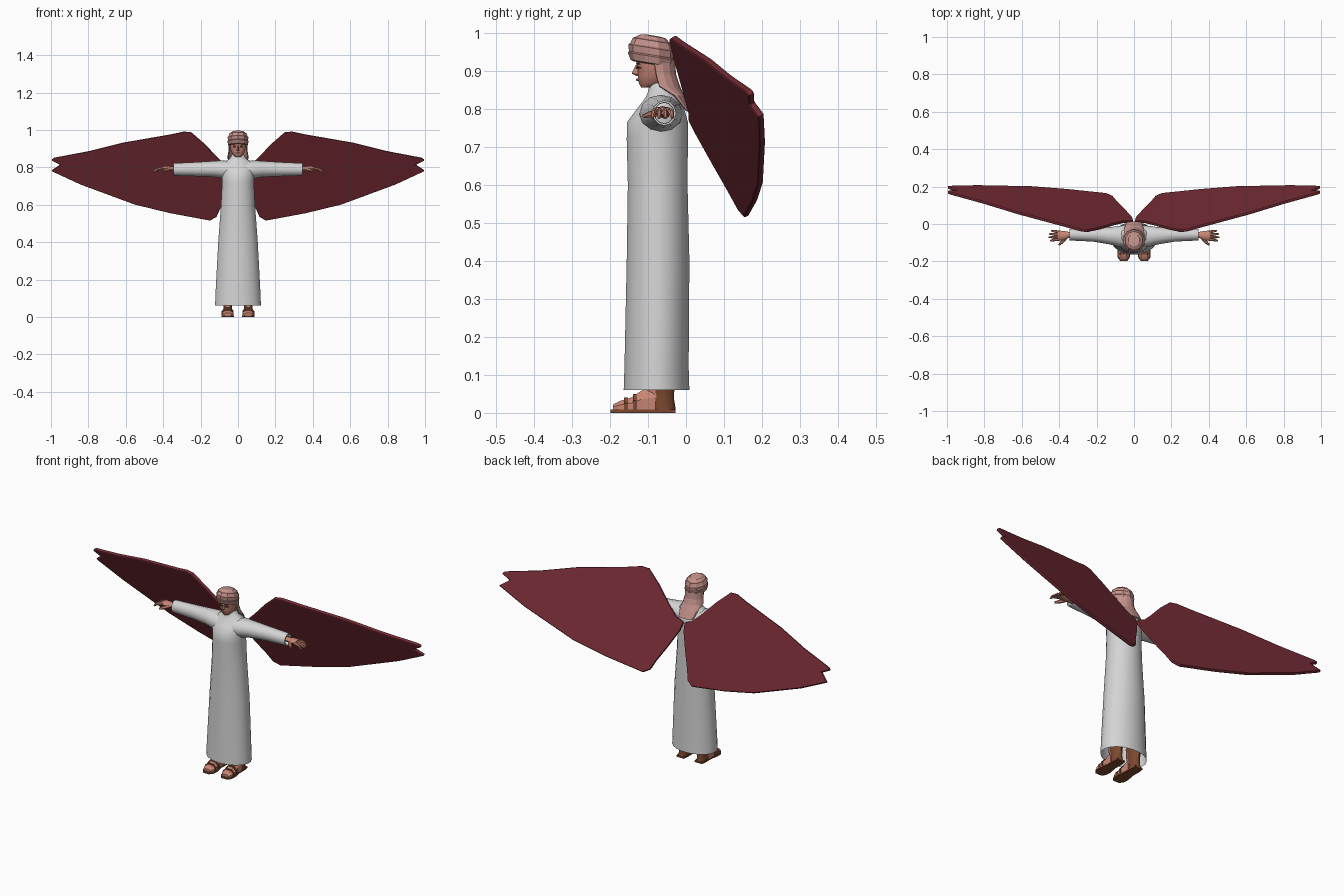
import bpy, bmesh, math
from mathutils import Vector


def material(name, rgb):
    m = bpy.data.materials.new(name)
    m.diffuse_color = (*rgb, 1)
    return m


WHITE = material("robe white", (0.66, 0.66, 0.66))
WINE = material("wing wine red", (0.175, 0.024, 0.035))
SKIN = material("skin", (0.58, 0.235, 0.175))
BROWN = material("sandal brown", (0.20, 0.065, 0.028))
PINK = material("scarf pink", (0.56, 0.29, 0.26))
ROSE = material("scarf rose", (0.42, 0.19, 0.17))
DARK = material("brow dark", (0.06, 0.025, 0.018))


def finish(name, bm, mats, smooth=None, mirror=False):
    """Turn a bmesh into a named object."""
    bmesh.ops.recalc_face_normals(bm, faces=bm.faces[:])
    me = bpy.data.meshes.new(name)
    bm.to_mesh(me)
    bm.free()
    for m in mats:
        me.materials.append(m)
    if smooth:
        me.polygons.foreach_set("use_smooth", [True] * len(me.polygons))
        me.set_sharp_from_angle(angle=math.radians(smooth))
    ob = bpy.data.objects.new(name, me)
    bpy.context.collection.objects.link(ob)
    if mirror:
        ob.modifiers.new("mirror", 'MIRROR').use_mirror_merge = False
    return ob


def loft(bm, rings, closed=True, cap_start=False, cap_end=False):
    """Skin a list of point rings; returns faces grouped by band."""
    vs = [[bm.verts.new(p) for p in r] for r in rings]
    n = len(vs[0])
    bands = []
    for a, b in zip(vs, vs[1:]):
        bands.append([bm.faces.new((a[i], a[(i + 1) % n], b[(i + 1) % n], b[i]))
                      for i in range(n if closed else n - 1)])
    if cap_start:
        bm.faces.new(vs[0])
    if cap_end:
        bm.faces.new(vs[-1])
    return bands


def oval_z(z, rx, y0, y1, n, x=0, tilt=0):
    """Horizontal oval spanning y0..y1."""
    out = []
    for i in range(n):
        a = 2 * math.pi * (i + 0.5) / n
        dy = (y1 - y0) / 2 * math.sin(a)
        out.append((x + rx * math.cos(a), (y0 + y1) / 2 + dy, z - tilt * dy))
    return out


def oval_x(x, y, z, ry, rz, n):
    """Oval facing along x."""
    return [(x, y + ry * math.cos(2 * math.pi * i / n), z + rz * math.sin(2 * math.pi * i / n))
            for i in range(n)]


def tube(bm, pts, radii, n=6):
    """Tapered tube through points."""
    rings = []
    for i, p in enumerate(pts):
        d = Vector(pts[min(i + 1, len(pts) - 1)]) - Vector(pts[max(i - 1, 0)])
        q = d.to_track_quat('Z', 'Y')
        rings.append([Vector(p) + q @ Vector((radii[i] * math.cos(2 * math.pi * k / n),
                                              radii[i] * math.sin(2 * math.pi * k / n), 0))
                      for k in range(n)])
    loft(bm, rings, cap_start=True, cap_end=True)


# Robe with collar, open at the hem
bm = bmesh.new()
loft(bm, [oval_z(*r, 20) for r in (
    (0.06, 0.124, -0.165, 0.010), (0.12, 0.122, -0.163, 0.008), (0.40, 0.107, -0.157, 0.010),
    (0.60, 0.092, -0.154, 0.005), (0.72, 0.086, -0.157, 0.006), (0.765, 0.089, -0.156, 0.006),
    (0.80, 0.092, -0.130, -0.004), (0.828, 0.078, -0.108, -0.016),
    (0.845, 0.046, -0.100, -0.028), (0.868, 0.032, -0.096, -0.034))])
finish("robe", bm, [WHITE], 50)

# Sleeves, open at the cuff with a turned-in hem
bm = bmesh.new()
loft(bm, [oval_x(*r, 12) for r in (
    (0.03, -0.066, 0.785, 0.060, 0.045), (0.08, -0.066, 0.788, 0.056, 0.049),
    (0.13, -0.063, 0.791, 0.046, 0.043), (0.22, -0.058, 0.790, 0.036, 0.038),
    (0.345, -0.057, 0.789, 0.031, 0.033), (0.345, -0.057, 0.789, 0.026, 0.028),
    (0.30, -0.057, 0.789, 0.025, 0.027))])
finish("sleeves", bm, [WHITE], 50, mirror=True)

# Hands: wrist and palm, four bent fingers, thumb
bm = bmesh.new()
loft(bm, [oval_x(*r, 8) for r in (
    (0.29, -0.057, 0.789, 0.016, 0.015), (0.35, -0.058, 0.791, 0.016, 0.013),
    (0.375, -0.062, 0.794, 0.025, 0.013), (0.408, -0.062, 0.795, 0.027, 0.010))],
    cap_start=True, cap_end=True)
for k, length in enumerate((0.034, 0.044, 0.048, 0.040)):
    y = -0.042 - 0.0135 * k
    spread = (1.5 - k) * 0.004
    tube(bm, [(0.40, y, 0.795), (0.408 + length * 0.5, y + spread / 2, 0.791),
              (0.408 + length, y + spread, 0.776)], (0.0075, 0.007, 0.004))
tube(bm, [(0.365, -0.072, 0.790), (0.383, -0.095, 0.785), (0.402, -0.112, 0.780)],
     (0.010, 0.009, 0.005))
finish("hands", bm, [SKIN], 50, mirror=True)

# Head and neck
bm = bmesh.new()
loft(bm, [oval_z(*r, 12) for r in (
    (0.856, 0.016, -0.118, -0.085), (0.866, 0.028, -0.125, -0.055), (0.885, 0.038, -0.128, -0.045),
    (0.905, 0.043, -0.128, -0.040), (0.93, 0.046, -0.134, -0.036), (0.965, 0.040, -0.128, -0.040))],
    cap_start=True, cap_end=True)
loft(bm, [oval_z(0.83, 0.028, -0.092, -0.038, 10), oval_z(0.89, 0.026, -0.095, -0.042, 10)])
finish("head", bm, [SKIN], 50)

# Nose wedge, lips
bm = bmesh.new()
loft(bm, [[(-0.004, -0.125, 0.916), (0.004, -0.125, 0.916), (0, -0.132, 0.916)],
          [(-0.009, -0.122, 0.891), (0.009, -0.122, 0.891), (0, -0.143, 0.893)],
          [(-0.007, -0.122, 0.887), (0.007, -0.122, 0.887), (0, -0.130, 0.886)]],
     cap_start=True, cap_end=True)
tube(bm, [(-0.012, -0.121, 0.876), (0, -0.128, 0.877), (0.012, -0.121, 0.876)],
     (0.002, 0.004, 0.002))
finish("nose_and_lips", bm, [SKIN])

# Brows and eyes
bm = bmesh.new()
for z, r in ((0.918, 0.0025), (0.908, 0.003)):
    tube(bm, [(0.010, -0.130, z), (0.018, -0.127, z + 0.001), (0.027, -0.118, z - 0.001)],
         (r * 0.6, r, r * 0.5))
finish("brows_and_eyes", bm, [DARK], mirror=True)

# Wrapped headscarf in stepped bands
bm = bmesh.new()
bands = loft(bm, [oval_z(*r, 10, tilt=0.16) for r in (
    (0.917, 0.046, -0.136, -0.042), (0.920, 0.054, -0.146, -0.032), (0.938, 0.059, -0.153, -0.026),
    (0.942, 0.056, -0.150, -0.030), (0.960, 0.058, -0.152, -0.028), (0.964, 0.053, -0.147, -0.033),
    (0.979, 0.048, -0.140, -0.038), (0.982, 0.042, -0.134, -0.044), (0.991, 0.032, -0.120, -0.054),
    (0.993, 0.018, -0.104, -0.070))], cap_end=True)
for i, band in enumerate(bands):
    for f in band:
        f.material_index = 1 if i in (0, 2, 4, 6) else 0
finish("headscarf_wrap", bm, [PINK, ROSE])

# Scarf cloth falling around the sides and down the back
bm = bmesh.new()
rows = []
for z, w, yf, yb in ((0.935, 0.050, -0.085, -0.030), (0.89, 0.051, -0.078, -0.026),
                     (0.86, 0.056, -0.070, -0.016), (0.835, 0.054, -0.030, -0.004),
                     (0.795, 0.044, 0.002, 0.014)):
    rows.append([(w * math.cos(math.pi * i / 8), yf + (yb - yf) * math.sin(math.pi * i / 8), z)
                 for i in range(9)])
loft(bm, rows, closed=False)
ob = finish("headscarf_drape", bm, [PINK])
ob.modifiers.new("thickness", 'SOLIDIFY').thickness = 0.005

# Wings: flat notched outline leaning back, with soft rims
outline = [(0.004, 0.775), (0.05, 0.795), (0.10, 0.842), (0.18, 0.925), (0.25, 0.986), (0.29, 0.990),
           (0.36, 0.975), (0.62, 0.930), (0.80, 0.885), (0.985, 0.850), (0.998, 0.838),
           (0.95, 0.815), (0.998, 0.782), (0.84, 0.709), (0.55, 0.602), (0.36, 0.556),
           (0.15, 0.517), (0.115, 0.535), (0.095, 0.580), (0.05, 0.660), (0.012, 0.735)]
bm = bmesh.new()
normal = Vector((0.19, -1, -0.462)).normalized()
plane = [Vector((x, 0.37 + 0.19 * x - 0.462 * z, z)) for x, z in outline]
loft(bm, [[p + normal * s for p in plane] for s in (-0.009, 0.009)], cap_start=True, cap_end=True)
ob = finish("wings", bm, [WINE], mirror=True)
bev = ob.modifiers.new("rim", 'BEVEL')
bev.width, bev.segments, bev.limit_method = 0.006, 2, 'ANGLE'
bev.angle_limit = math.radians(60)

# Feet
bm = bmesh.new()
rings = []
for y, w, top in ((-0.192, 0.020, 0.022), (-0.175, 0.030, 0.031), (-0.145, 0.030, 0.040),
                  (-0.118, 0.026, 0.058), (-0.080, 0.024, 0.070)):
    rings.append([(0.055 + sx * w, y, z) for sx, z in (
        (-1, 0.008), (-1, 0.008 + (top - 0.008) * 0.55), (-0.5, top), (0.5, top),
        (1, 0.008 + (top - 0.008) * 0.55), (1, 0.008))])
loft(bm, rings, cap_start=True, cap_end=True)
finish("feet", bm, [SKIN], mirror=True)

# Ankles, brown at the back and skin at the front
bm = bmesh.new()
loft(bm, [oval_z(*r, 10, x=0.055) for r in (
    (0.008, 0.025, -0.095, -0.027), (0.04, 0.023, -0.100, -0.032), (0.07, 0.026, -0.112, -0.030),
    (0.13, 0.030, -0.115, -0.025))], cap_end=True)
for f in bm.faces:
    f.material_index = 1 if f.calc_center_median().y < -0.088 else 0
finish("ankles", bm, [BROWN, SKIN], 50, mirror=True)

# Sandal soles and straps
bm = bmesh.new()
half = [(0.022, -0.028), (0.026, -0.06), (0.025, -0.10), (0.034, -0.15), (0.032, -0.18), (0.018, -0.199)]
sole = [(0.055 + w, y) for w, y in half] + [(0.055 - w, y) for w, y in reversed(half)]
loft(bm, [[(x, y, z) for x, y in sole] for z in (0, 0.009)], cap_start=True, cap_end=True)
for y, top in ((-0.158, 0.040), (-0.135, 0.050)):
    loft(bm, [[(0.055 + sx * 0.032, yy, z) for sx, z in (
        (-1, 0.006), (-1, top * 0.64), (-0.5, top), (0.5, top), (1, top * 0.64), (1, 0.006))]
        for yy in (y - 0.005, y + 0.005)], cap_start=True, cap_end=True)
finish("sandals", bm, [BROWN], mirror=True)
